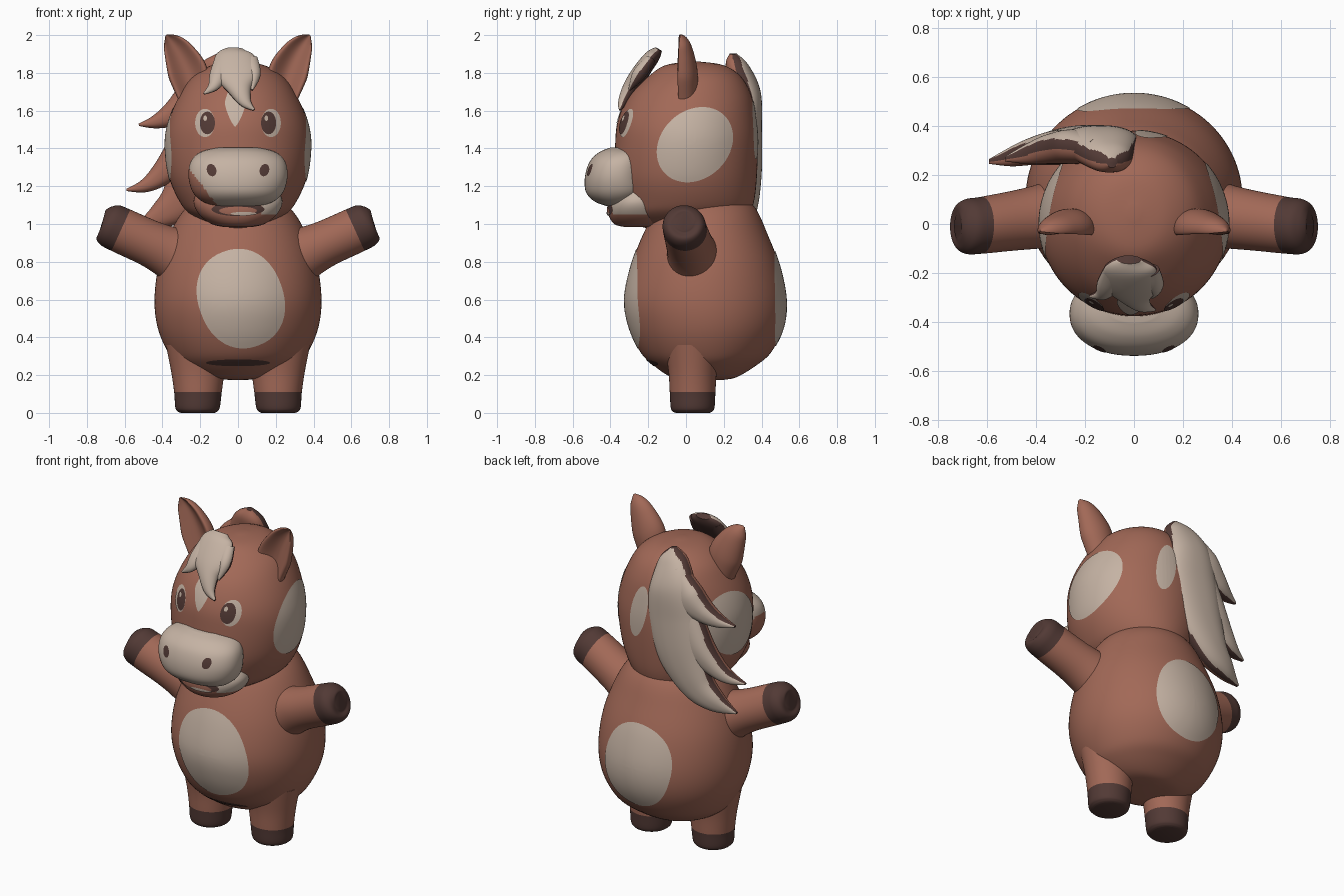
import bpy, bmesh, math
from mathutils import Vector
from mathutils.bvhtree import BVHTree

if "Cube" in bpy.data.objects:
    bpy.data.objects.remove(bpy.data.objects["Cube"])


def material(name, rgb):
    m = bpy.data.materials.new(name)
    m.diffuse_color = (*rgb, 1)
    m.use_nodes = True
    m.node_tree.nodes["Principled BSDF"].inputs["Base Color"].default_value = m.diffuse_color
    return m


BROWN, CREAM, DARK = 0, 1, 2
MATS = [material("chestnut brown", (0.36, 0.14, 0.095)),
        material("cream", (0.56, 0.45, 0.37)),
        material("dark brown", (0.085, 0.042, 0.036))]
X, Y = Vector((1, 0, 0)), Vector((0, 1, 0))


def finish(name, bm, rule):
    bm.normal_update()
    for f in bm.faces:
        f.material_index = rule(f.calc_center_median(), f.normal)
        f.smooth = True
    me = bpy.data.meshes.new(name)
    bm.to_mesh(me)
    tree = BVHTree.FromBMesh(bm)
    bm.free()
    for m in MATS:
        me.materials.append(m)
    ob = bpy.data.objects.new(name, me)
    bpy.context.collection.objects.link(ob)
    bpy.context.view_layer.objects.active = ob
    ob.select_set(True)
    bpy.ops.object.shade_smooth_by_angle(angle=math.radians(45))
    ob.select_set(False)
    return tree


def smooth_rows(rows, steps):
    """Catmull-Rom interpolation of section rows."""
    pts = [rows[0]] + list(rows) + [rows[-1]]
    out = []
    for i in range(1, len(pts) - 2):
        for s in range(steps):
            t = s / steps
            out.append([0.5 * (2 * b + (c - a) * t + (2 * a - 5 * b + 4 * c - d) * t * t
                               + (3 * b - a - 3 * c + d) * t ** 3)
                        for a, b, c, d in zip(*pts[i - 1:i + 3])])
    return out + [list(rows[-1])]


def power(c, p):
    return math.copysign(abs(c) ** (2 / p), c)


def loft(name, secs, v=Y, u=None, p=2, dent=0, rule=lambda c, n: BROWN, steps=6, n=64):
    """Skin through sections (x, y, z, half width, half depth)."""
    rows = smooth_rows(secs, steps)
    cen = [Vector(r[:3]) for r in rows]
    bm = bmesh.new()
    rings = []
    for i, r in enumerate(rows):
        tan = cen[min(i + 1, len(cen) - 1)] - cen[max(i - 1, 0)]
        side = u or tan.cross(v).normalized()
        ring = []
        for k in range(n):
            a = 2 * math.pi * k / n
            s = math.sin(a)
            if s < 0:
                s *= 1 - dent * s * s
            ring.append(bm.verts.new(cen[i] + side * max(r[3], .003) * power(math.cos(a), p)
                                     + v * max(r[4], .003) * power(s, p)))
        rings.append(ring)
    for A, B in zip(rings, rings[1:]):
        for k in range(n):
            bm.faces.new((A[k - 1], A[k], B[k], B[k - 1]))
    bm.faces.new(rings[0])
    bm.faces.new(rings[-1])
    bmesh.ops.recalc_face_normals(bm, faces=bm.faces)
    return finish(name, bm, rule)


def stack(name, rows, **kw):
    """Vertical loft from rows (z, front y, back y, half width)."""
    return loft(name, [(0, (f + b) / 2, z, w, (b - f) / 2) for z, f, b, w in rows],
                u=X, n=96, **kw)


def decal(name, tree, at, ra, rb, look, mat, tilt=0, p=2, lift=.004):
    """Thin plate projected on a surface; 'at' is (x or y, z), look is the ray direction."""
    look = Vector(look)
    across = X if look.y else Y
    bm = bmesh.new()

    def vert(q, a):
        du, dv = q * ra * power(math.cos(a), p), q * rb * power(math.sin(a), p)
        h = at[0] + du * math.cos(tilt) - dv * math.sin(tilt)
        z = at[1] + du * math.sin(tilt) + dv * math.cos(tilt)
        start = across * h + Vector((0, 0, z)) - look * 2
        hit = tree.ray_cast(start, look)[0] or tree.find_nearest(start)[0]
        return bm.verts.new(hit - look * lift)

    n, m = 48, 10
    mid = vert(0, 0)
    rings = [[vert(j / m, 2 * math.pi * k / n) for k in range(n)] for j in range(1, m + 1)]
    for k in range(n):
        bm.faces.new((mid, rings[0][k - 1], rings[0][k]))
        for A, B in zip(rings, rings[1:]):
            bm.faces.new((A[k - 1], B[k - 1], B[k], A[k]))
    bm.normal_update()
    if sum((f.normal for f in bm.faces), Vector()).dot(look) > 0:
        bmesh.ops.reverse_faces(bm, faces=bm.faces)
    finish(name, bm, lambda c, nn: mat)


FRONT, BACK = (0, 1, 0), (0, -1, 0)

# pear-shaped body with cream belly and back patches
body = stack("body", [(.175, 0, .2, .05), (.19, -.08, .27, .2), (.25, -.17, .37, .31),
                      (.32, -.24, .45, .37), (.45, -.30, .515, .425), (.6, -.325, .53, .442),
                      (.78, -.29, .495, .42), (.95, -.225, .43, .36), (1.08, -.15, .37, .28),
                      (1.18, -.05, .28, .15)])
decal("belly_patch", body, (.015, .605), .225, .265, FRONT, CREAM, .35, 2.2)
decal("back_patch", body, (0, .605), .225, .255, BACK, CREAM, .25, 2.2)
decal("belly_crease", body, (0, .265), .17, .018, FRONT, DARK)

# head
head = stack("head", [(.97, -.15, .15, .02), (.99, -.25, .25, .14), (1.05, -.33, .33, .25),
                      (1.12, -.35, .36, .31), (1.25, -.375, .375, .365), (1.42, -.375, .38, .385),
                      (1.55, -.36, .37, .365), (1.68, -.30, .345, .31), (1.78, -.20, .29, .24),
                      (1.84, -.11, .2, .14), (1.86, .02, .07, .02)])
decal("head_back_patch", head, (.07, 1.5), .06, .16, BACK, CREAM, .2)
decal("face_blaze", head, (-.015, 1.64), .055, .125, FRONT, CREAM, 0, 1.3)

# muzzle and jaw
muzzle = stack("muzzle", [(1.095, -.42, -.28, .12), (1.12, -.485, -.25, .19),
                          (1.17, -.53, -.2, .24), (1.25, -.535, -.2, .262),
                          (1.33, -.51, -.2, .25), (1.38, -.46, -.2, .2), (1.405, -.40, -.25, .11)],
               p=2.2, rule=lambda c, n: BROWN if c.z + 1.3 * c.x < .955 else CREAM)
jaw = stack("jaw", [(.985, -.33, -.1, .08), (1.0, -.38, -.1, .14), (1.05, -.41, -.1, .205),
                    (1.12, -.405, -.1, .235), (1.2, -.36, -.1, .2)], p=2.2,
            rule=lambda c, n: CREAM if c.x > .12 and c.z > 1.05 and c.y < -.2 else BROWN)
decal("mouth", jaw, (0, 1.078), .14, .036, FRONT, DARK)
decal("tongue", jaw, (0, 1.07), .1, .022, FRONT, BROWN, lift=.007)
decal("teeth", jaw, (.03, 1.055), .07, .009, FRONT, CREAM, lift=.009)

for s, side in ((-1, "left"), (1, "right")):
    # face details
    decal(side + "_cheek_patch", head, (.047, 1.42), .22, .18, (-s, 0, 0), CREAM, .75)
    decal(side + "_eye_white", head, (s * .175, 1.535), .052, .075, FRONT, CREAM)
    decal(side + "_pupil", head, (s * .162, 1.535), .04, .06, FRONT, DARK, lift=.007)
    decal(side + "_eye_glint", head, (s * .162 - .012, 1.56), .01, .014, FRONT, CREAM, lift=.009)
    decal(side + "_nostril", muzzle, (s * .14, 1.285), .025, .033, FRONT, DARK, -s * .3)
    # cupped ear
    loft(side + "_ear", [(s * .235, -.015, 1.68, .085, .075), (s * .265, -.018, 1.8, .105, .08),
                         (s * .31, -.02, 1.9, .083, .062), (s * .352, -.025, 1.965, .05, .04),
                         (s * .38, -.03, 2.0, .006, .006)], dent=1.3)
    # raised arm with dark hoof
    loft(side + "_arm", [(s * .22, .05, .79, .2, .17), (s * .33, .04, .835, .15, .14),
                         (s * .45, .02, .89, .124, .125), (s * .62, -.005, .967, .12, .116),
                         (s * .68, -.01, .995, .115, .112), (s * .71, -.01, 1.01, .09, .09),
                         (s * .718, -.01, 1.013, .05, .05)],
         rule=lambda c, n, s=s: DARK if (s * c.x - .62) * .91 + (c.z - .967) * .41 > 0 else BROWN)
    # leg with dark hoof
    loft(side + "_leg", [(s * .212, .035, .36, .17, .15), (s * .212, .035, .22, .142, .128),
                         (s * .212, .035, .11, .126, .121), (s * .214, .035, .03, .118, .116),
                         (s * .214, .035, .008, .105, .105), (s * .214, .035, 0, .09, .09)],
         u=X, rule=lambda c, n: DARK if c.z < .11 else BROWN)


# mane strands: cream outside, dark rim, brown inside
def mane_rule(c, n):
    return CREAM if n.y > .5 else DARK if n.y > -.1 else BROWN


STRANDS = {
    "mane_main": [(-.09, .25, 1.90, .02, .02), (-.1, .27, 1.84, .09, .06), (-.13, .315, 1.7, .145, .08),
                  (-.15, .325, 1.5, .17, .077), (-.2, .325, 1.3, .16, .077), (-.3, .315, 1.13, .115, .07),
                  (-.42, .3, 1.04, .065, .05), (-.54, .27, .99, .006, .01)],
    "mane_upper_lock": [(-.14, .3, 1.80, .06, .05), (-.24, .315, 1.66, .1, .07),
                        (-.35, .305, 1.58, .065, .06), (-.44, .285, 1.54, .035, .04),
                        (-.525, .265, 1.525, .006, .01)],
    "mane_lower_lock": [(-.22, .315, 1.5, .12, .07), (-.32, .31, 1.35, .09, .07),
                        (-.42, .295, 1.25, .058, .055), (-.5, .275, 1.2, .034, .04),
                        (-.59, .255, 1.18, .006, .01)]}
for name, secs in STRANDS.items():
    loft(name, secs, p=2.3, rule=mane_rule, steps=8)

# forelock swept over the forehead
OUT = Vector((0, -.85, .5)).normalized()


def forelock_rule(c, n):
    return CREAM if n.dot(OUT) > .15 else DARK


FORELOCKS = {
    "forelock_main": [(-.02, -.145, 1.925, .05, .02), (-.02, -.18, 1.885, .105, .04),
                      (-.005, -.25, 1.79, .115, .045), (.01, -.30, 1.71, .062, .04),
                      (.04, -.335, 1.645, .032, .025), (.085, -.35, 1.605, .006, .006)],
    "forelock_left": [(-.07, -.18, 1.88, .05, .03), (-.1, -.24, 1.79, .05, .04),
                      (-.13, -.285, 1.73, .03, .025), (-.18, -.295, 1.69, .005, .006)],
    "forelock_right": [(.06, -.19, 1.87, .045, .03), (.085, -.25, 1.79, .035, .035),
                       (.075, -.3, 1.71, .005, .006)]}
for name, secs in FORELOCKS.items():
    loft(name, secs, v=OUT, rule=forelock_rule)
